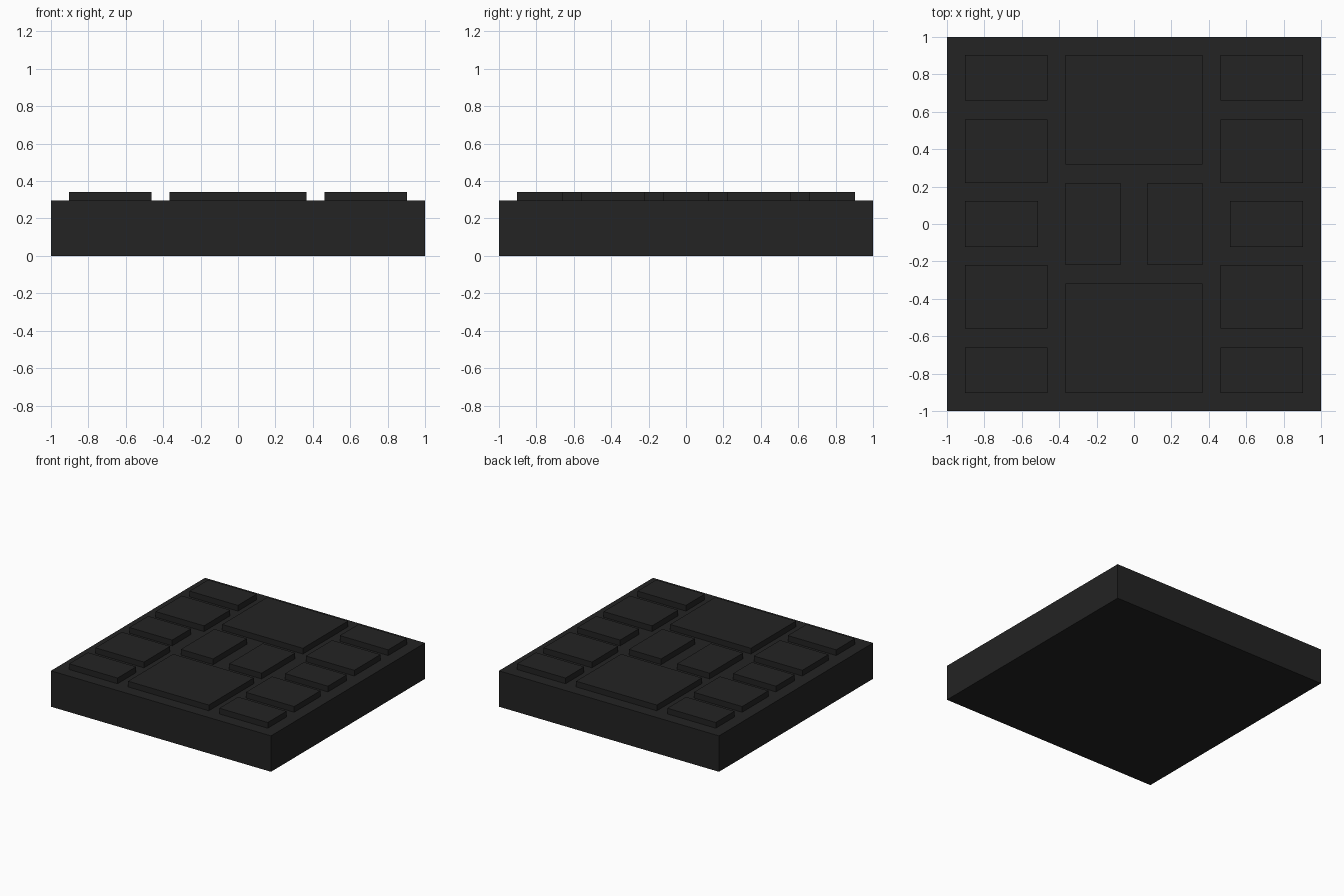
import bpy
import bmesh
from mathutils import Matrix, Vector

cube = bpy.data.objects.get("Cube")
if cube:
    bpy.data.objects.remove(cube, do_unlink=True)

BASE_TOP = 0.295
PLATE_TOP = 0.342

# Single dark material
dark = bpy.data.materials.new("charcoal")
dark.use_nodes = True
colour = (0.0168, 0.0168, 0.0168, 1.0)
dark.diffuse_color = colour
dark.node_tree.nodes["Principled BSDF"].inputs["Base Color"].default_value = colour


def box(name, x0, x1, y0, y1, z0, z1, open_bottom=False):
    """Flat-shaded box between two corners."""
    bm = bmesh.new()
    size = Vector((x1 - x0, y1 - y0, z1 - z0))
    centre = Vector((x0 + x1, y0 + y1, z0 + z1)) / 2
    bmesh.ops.create_cube(bm, size=1.0,
                          matrix=Matrix.Translation(centre) @ Matrix.Diagonal(size).to_4x4())
    if open_bottom:
        bm.normal_update()
        hidden = [f for f in bm.faces if f.normal.z < -0.5]
        bmesh.ops.delete(bm, geom=hidden, context='FACES')
    mesh = bpy.data.meshes.new(name)
    bm.to_mesh(mesh)
    bm.free()
    mesh.materials.append(dark)
    obj = bpy.data.objects.new(name, mesh)
    bpy.context.collection.objects.link(obj)
    return obj


def plate(name, x0, x1, y0, y1):
    """Raised plate sitting on the slab."""
    return box(name, x0, x1, y0, y1, BASE_TOP, PLATE_TOP, open_bottom=True)


# Square slab
box("base_slab", -1, 1, -1, 1, 0, BASE_TOP)

# Large centre plates, front and back
plate("large_plate_front", -0.367, 0.367, -0.903, -0.318)
plate("large_plate_back", -0.367, 0.367, 0.318, 0.903)

# Side columns and the inner pair, mirrored left and right
PLATES = [
    ("corner_plate_front", 0.463, 0.903, -0.903, -0.66),
    ("side_plate_front", 0.463, 0.903, -0.56, -0.22),
    ("middle_plate", 0.513, 0.903, -0.122, 0.122),
    ("side_plate_back", 0.463, 0.903, 0.22, 0.56),
    ("corner_plate_back", 0.463, 0.903, 0.66, 0.903),
    ("inner_plate", 0.073, 0.367, -0.218, 0.218),
]
for name, x0, x1, y0, y1 in PLATES:
    plate(name + "_left", x0, x1, y0, y1)
    plate(name + "_right", -x1, -x0, y0, y1)
